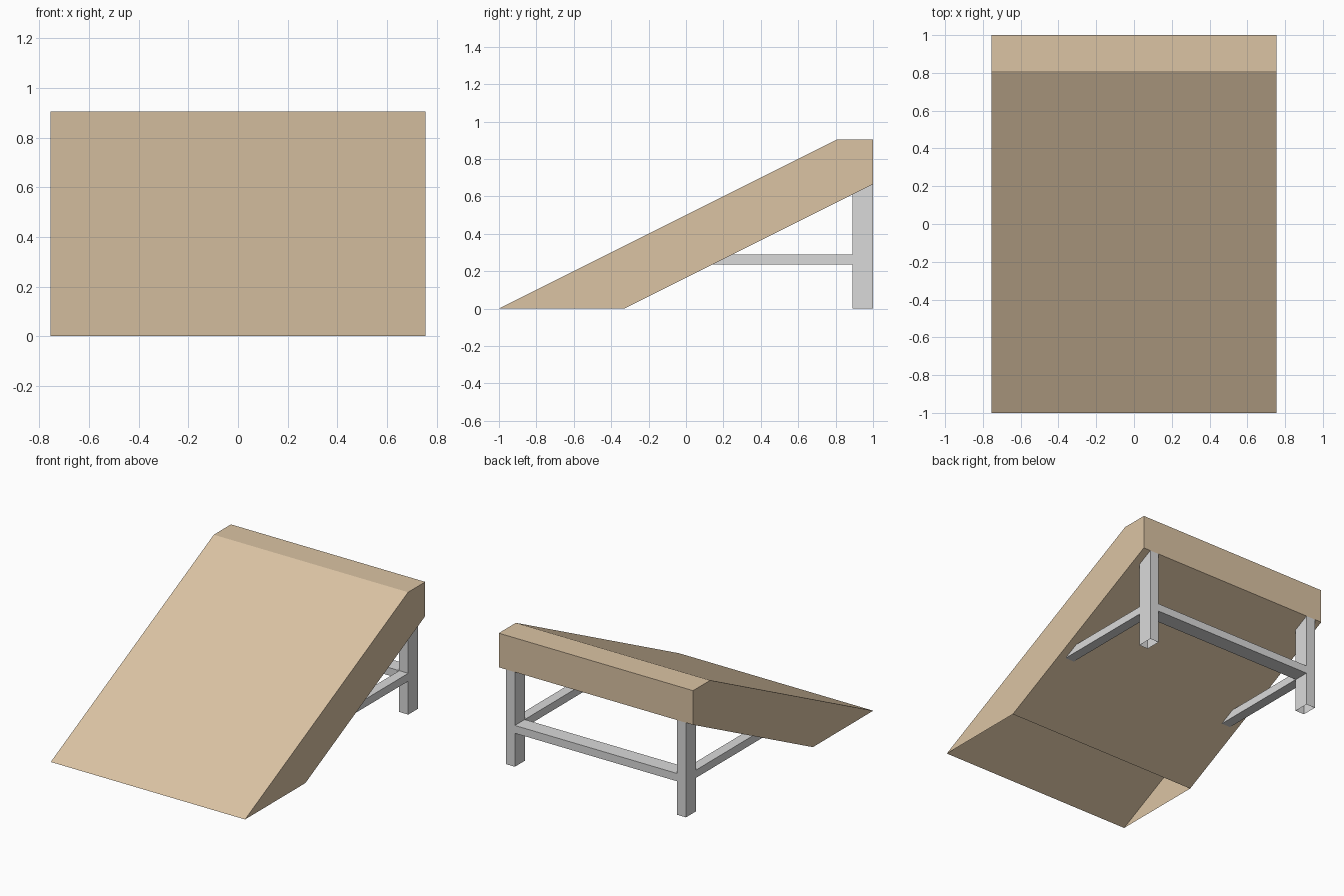
import bpy, bmesh

if "Cube" in bpy.data.objects:
    bpy.data.objects.remove(bpy.data.objects["Cube"])


def material(name, rgb):
    m = bpy.data.materials.new(name)
    m.diffuse_color = (*rgb, 1.0)
    m.use_nodes = True
    m.node_tree.nodes["Principled BSDF"].inputs["Base Color"].default_value = m.diffuse_color
    return m


TAN = material("plywood tan", (0.71, 0.55, 0.37))
GREY = material("metal grey", (0.70, 0.70, 0.70))

HALF = 0.755             # half width of the ramp
LEG_IN, LEG_OUT = 0.63, 0.70
LEG_FRONT, BACK = 0.89, 1.0
BAR_LOW, BAR_HIGH = 0.235, 0.29


def underside_z(y):
    return (y + 0.33) * 0.5


def underside_y(z):
    return z * 2 - 0.33


def extrude_profile(name, profile, x0, x1, mat, is_open=lambda c: False):
    """Extrude a (y, z) profile along x; drop faces whose centre is open."""
    bm = bmesh.new()
    face = bm.faces.new([bm.verts.new((x0, y, z)) for y, z in profile])
    side = bmesh.ops.extrude_face_region(bm, geom=[face])["geom"]
    bmesh.ops.translate(bm, vec=(x1 - x0, 0, 0),
                        verts=[v for v in side if isinstance(v, bmesh.types.BMVert)])
    bmesh.ops.recalc_face_normals(bm, faces=bm.faces)
    gone = [f for f in bm.faces if is_open(f.calc_center_median())]
    bmesh.ops.delete(bm, geom=gone, context='FACES')
    mesh = bpy.data.meshes.new(name)
    bm.to_mesh(mesh)
    bm.free()
    mesh.materials.append(mat)
    obj = bpy.data.objects.new(name, mesh)
    bpy.context.collection.objects.link(obj)
    return obj


def on_ground(c):
    return c.z < 1e-4


# Sloped ramp deck, hollow and open where it meets the ground
extrude_profile("ramp_deck",
                [(-1, 0), (-0.33, 0), (1, 0.665), (1, 0.905), (0.81, 0.905)],
                -HALF, HALF, TAN, on_ground)

for label, s in (("left", -1), ("right", 1)):
    # Leg: open tube cut to the slope of the deck
    extrude_profile(label + "_leg",
                    [(LEG_FRONT, 0), (BACK, 0), (BACK, underside_z(BACK)),
                     (LEG_FRONT, underside_z(LEG_FRONT))],
                    s * LEG_IN, s * LEG_OUT, GREY, on_ground)
    # Side brace from the leg forward to the deck
    extrude_profile(label + "_side_brace",
                    [(underside_y(BAR_LOW), BAR_LOW), (LEG_FRONT, BAR_LOW),
                     (LEG_FRONT, BAR_HIGH), (underside_y(BAR_HIGH), BAR_HIGH)],
                    s * LEG_IN, s * LEG_OUT, GREY,
                    lambda c: abs(c.y - LEG_FRONT) < 1e-4)

# Rear brace between the legs
extrude_profile("rear_brace",
                [(LEG_FRONT, BAR_LOW), (BACK, BAR_LOW),
                 (BACK, BAR_HIGH), (LEG_FRONT, BAR_HIGH)],
                -LEG_IN, LEG_IN, GREY,
                lambda c: abs(abs(c.x) - LEG_IN) < 1e-4)
